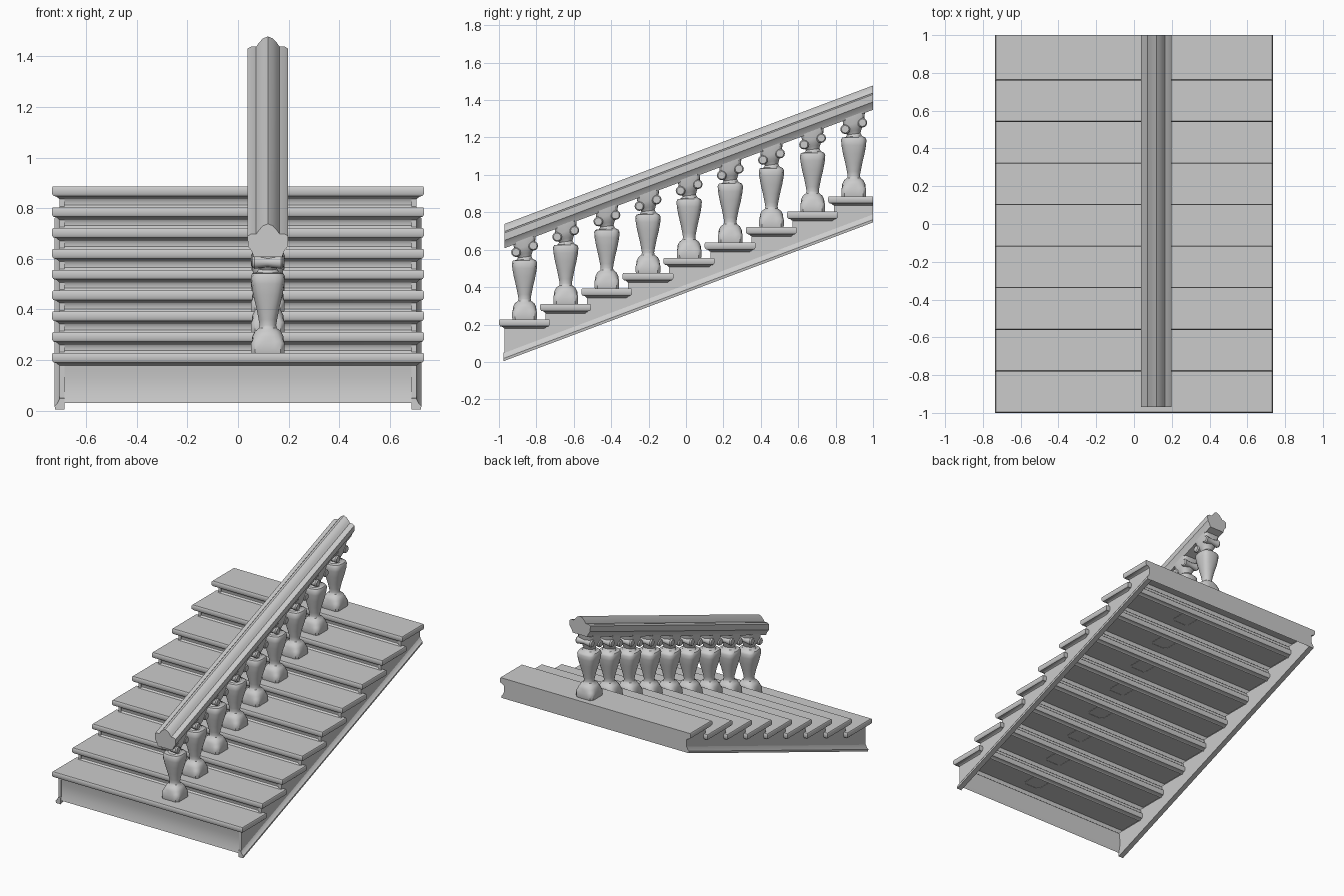
import bpy, bmesh, math

if "Cube" in bpy.data.objects:
    bpy.data.objects.remove(bpy.data.objects["Cube"])

STEPS, RUN, RISE = 9, 0.22, 0.0822
SLOPE = 0.3757
RAIL_X = 0.118


def loft(name, rings, cap_start=True, cap_end=True, closed=True, angle=40):
    """Skin a list of equal-length point rings into one object."""
    bm = bmesh.new()
    vs = [[bm.verts.new(p) for p in r] for r in rings]
    n = len(rings[0])
    for a, b in zip(vs, vs[1:]):
        for i in range(n if closed else n - 1):
            j = (i + 1) % n
            bm.faces.new((a[i], a[j], b[j], b[i]))
    if cap_start:
        bm.faces.new(vs[0][::-1])
    if cap_end:
        bm.faces.new(vs[-1])
    bmesh.ops.recalc_face_normals(bm, faces=bm.faces)
    mesh = bpy.data.meshes.new(name)
    bm.to_mesh(mesh)
    bm.free()
    obj = bpy.data.objects.new(name, mesh)
    bpy.context.collection.objects.link(obj)
    bpy.ops.object.select_all(action='DESELECT')
    obj.select_set(True)
    bpy.context.view_layer.objects.active = obj
    bpy.ops.object.shade_smooth_by_angle(angle=math.radians(angle))
    return obj


def step_y(i):
    return -1 + RUN * i


def step_z(i):
    return 0.228 + RISE * i


def soffit(y):
    return 0.006 + SLOPE * (y + 0.97)


# Treads: hollow slabs with a moulded nosing, and the risers under them
NOSING = [(0.004, 0), (0, -0.006), (0, -0.028), (0.006, -0.037),
          (0.018, -0.04), (0.03, -0.05)]
for i in range(STEPS):
    y, z = step_y(i), step_z(i)
    rings = []
    for d, dz in NOSING:
        x, y0 = 0.735 - d, y + d
        y1 = 1.0 if i == STEPS - 1 else y + 0.272 - d
        rings.append([(-x, y0, z + dz), (x, y0, z + dz),
                      (x, y1, z + dz), (-x, y1, z + dz)])
    loft(f"tread_{i + 1}", rings, True, False)
    low = 0.03 if i == 0 else step_z(i - 1)
    high = z - 0.05
    rows = []
    for t, d in ((0, 0.026), (0.3, 0.036), (0.7, 0.036), (1, 0.03)):
        h = low + (high - low) * t
        rows.append([(-0.705, y + d, h), (0.705, y + d, h)])
    loft(f"riser_{i + 1}", rows, False, False, closed=False)

# Closing panel at the head of the flight
loft("back_panel", [[(-0.705, 1, soffit(1)), (0.705, 1, soffit(1))],
                    [(-0.705, 1, 0.84), (0.705, 1, 0.84)]],
     False, False, closed=False)

# Stringers: sawtooth side boards with a sloping foot moulding
saw = [(-0.97, soffit(-0.97))]
for i in range(STEPS):
    z = step_z(i) - 0.045
    saw += [(step_y(i) + 0.03, z),
            (1.0 if i == STEPS - 1 else step_y(i + 1) + 0.03, z)]
saw.append((1.0, soffit(1)))
for side, s in (("left", -1), ("right", 1)):
    loft(f"{side}_stringer", [[(s * x, y, z) for y, z in saw]
                              for x in (0.685, 0.705)], angle=20)
    foot = [(0.685, 0), (0.722, 0), (0.724, 0.015), (0.712, 0.027),
            (0.704, 0.045), (0.685, 0.045)]
    loft(f"{side}_foot_moulding",
         [[(s * x, y, soffit(y) + z) for x, z in foot] for y in (-0.975, 1)])

# Handrail: moulded section swept up the slope with plumb-cut ends
half = [(0.056, 0), (0.064, 0.022), (0.079, 0.042), (0.08, 0.082),
        (0.066, 0.09), (0.046, 0.09), (0.036, 0.104), (0.02, 0.122)]
section = half + [(0, 0.13)] + [(-x, z) for x, z in reversed(half)]
loft("handrail", [[(RAIL_X + x, y, 0.608 + SLOPE * (y + 0.97) + z)
                   for x, z in section] for y in (-0.97, 1)], angle=30)

# Balusters: (half width, height, squareness 0..1, follow-slope 0..1)
PROFILE = [(0.064, 0, 1, 0), (0.066, 0.01, 1, 0), (0.066, 0.04, 1, 0),
           (0.063, 0.052, .8, 0), (0.062, 0.068, .4, 0), (0.052, 0.088, .2, 0),
           (0.036, 0.1, 0, 0), (0.033, 0.112, 0, 0), (0.037, 0.135, 0, 0),
           (0.046, 0.18, .2, 0), (0.058, 0.23, .4, 0), (0.066, 0.275, .5, 0),
           (0.068, 0.303, .5, 0), (0.062, 0.316, .4, 0), (0.044, 0.322, 0, .2),
           (0.036, 0.335, 0, .4), (0.042, 0.352, .2, .7), (0.05, 0.365, .5, 1),
           (0.056, 0.39, .8, 1), (0.06, 0.435, 1, 1)]
SEG = 24


def baluster_ring(y, z, r, h, square, follow):
    ring = []
    for k in range(SEG):
        a = 2 * math.pi * (k + 0.5) / SEG
        c, s = math.cos(a), math.sin(a)
        m = (1 - square) + square * min(1 / max(abs(c), abs(s)), 1.36)
        dx, dy = r * m * c, r * m * s
        ring.append((RAIL_X + dx, y + dy, z + h + follow * SLOPE * dy))
    return ring


for i in range(STEPS):
    y, z = step_y(i) + 0.137, step_z(i) - 0.002
    loft(f"baluster_{i + 1}", [baluster_ring(y, z, *p) for p in PROFILE],
         False, False)
    # Rolled scrolls on the uphill and downhill sides of the capital
    for tag, s in (("lower", -1), ("upper", 1)):
        cy = y + s * 0.046
        cz = z + 0.378 + SLOPE * s * 0.046
        rings = []
        for x, r in ((-0.06, 0.02), (-0.052, 0.026), (0, 0.018),
                     (0.052, 0.026), (0.06, 0.02)):
            rings.append([(RAIL_X + x, cy + r * math.cos(k * math.pi / 6),
                           cz + r * math.sin(k * math.pi / 6))
                          for k in range(12)])
        loft(f"{tag}_scroll_{i + 1}", rings)
